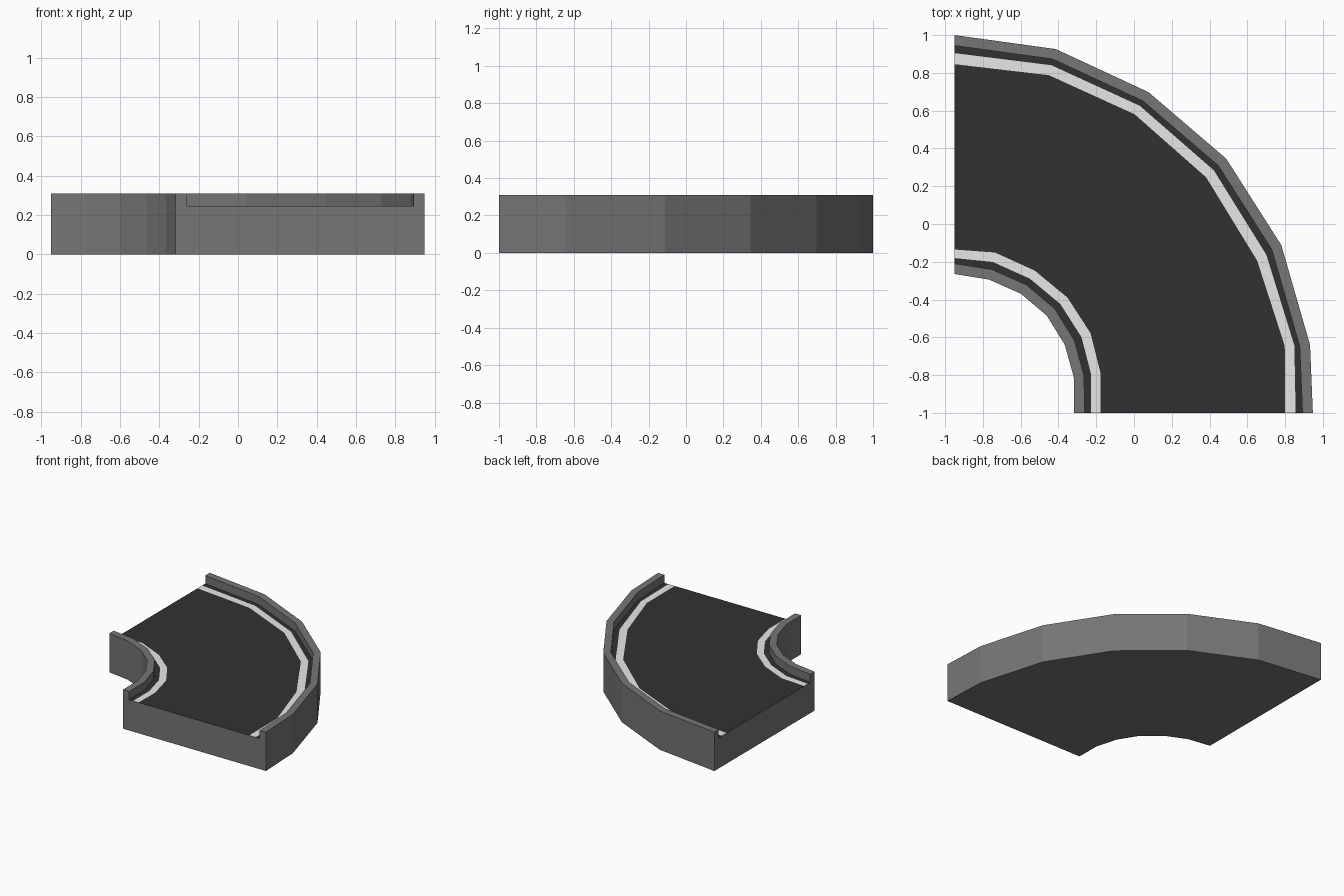
import bpy, bmesh
from mathutils import Vector

if "Cube" in bpy.data.objects:
    bpy.data.objects.remove(bpy.data.objects["Cube"])

X0, Y0 = -0.95, -1.0        # planes of the two cut ends
TOP, ROAD = 0.31, 0.245     # kerb top and road surface heights

outer = [(-0.95, 1.0), (-0.414, 0.926), (0.077, 0.698), (0.488, 0.346),
         (0.78, -0.112), (0.932, -0.64), (0.947, -1.0)]
inner = [(-0.95, -0.265), (-0.768, -0.294), (-0.599, -0.369), (-0.462, -0.485),
         (-0.367, -0.638), (-0.319, -0.81), (-0.317, -1.0)]
# Far edges of the painted lines, next to the carriageway
outer_line = [(-0.95, 0.846), (-0.451, 0.788), (0.003, 0.581), (0.382, 0.247),
              (0.652, -0.194), (0.798, -0.645), (0.80, -1.0)]
inner_line = [(-0.95, -0.135), (-0.736, -0.151), (-0.525, -0.247), (-0.352, -0.39),
              (-0.23, -0.578), (-0.177, -0.79), (-0.178, -1.0)]


def offset(path, d):
    """Mitred offset of an arc; its ends stay on the two cut planes."""
    pts = [Vector(p) for p in path]
    dirs = [(b - a).normalized() for a, b in zip(pts, pts[1:])]
    norms = [Vector((-t.y, t.x)) for t in dirs]
    out = []
    for i, p in enumerate(pts):
        if i == 0:
            q = p + norms[0] * d
            q += dirs[0] * ((X0 - q.x) / dirs[0].x)
        elif i == len(pts) - 1:
            q = p + norms[-1] * d
            q += dirs[-1] * ((Y0 - q.y) / dirs[-1].y)
        else:
            m = norms[i - 1] + norms[i]
            q = p + m * (2 * d / m.length_squared)
        out.append(q)
    return out


def between(a, b, t):
    """Path part of the way from one arc to another."""
    return [Vector(p).lerp(Vector(q), t) for p, q in zip(a, b)]


def material(name, value):
    m = bpy.data.materials.new(name)
    m.diffuse_color = (value, value, value, 1)
    m.use_nodes = True
    m.node_tree.nodes["Principled BSDF"].inputs["Base Color"].default_value = m.diffuse_color
    return m


KERB, ASPHALT, LINE = 0, 1, 2
outer_foot, inner_foot = offset(outer, -0.055), offset(inner, 0.055)
# Cross-section: path, height, colour of the strip to the next point
section = [
    (outer, 0, KERB), (outer, TOP, KERB), (outer_foot, TOP, KERB),
    (outer_foot, ROAD, ASPHALT), (between(outer, outer_line, 0.62), ROAD, LINE),
    (outer_line, ROAD, ASPHALT), (inner_line, ROAD, LINE),
    (between(inner, inner_line, 0.65), ROAD, ASPHALT), (inner_foot, ROAD, KERB),
    (inner_foot, TOP, KERB), (inner, TOP, KERB), (inner, 0, KERB),
]

# Sweep the section around the bend
bm = bmesh.new()
rails = [[bm.verts.new((p[0], p[1], z)) for p in path] for path, z, _ in section]
for k, (_, _, colour) in enumerate(section):
    a, b = rails[k], rails[(k + 1) % len(rails)]
    for i in range(len(outer) - 1):
        bm.faces.new((a[i], a[i + 1], b[i + 1], b[i])).material_index = colour

# Cut ends
for i in (0, -1):
    bm.faces.new([r[i] for r in rails]).material_index = KERB
bmesh.ops.recalc_face_normals(bm, faces=bm.faces)

mesh = bpy.data.meshes.new("road_bend")
bm.to_mesh(mesh)
bm.free()
for name, value in (("kerb grey", 0.18), ("asphalt", 0.031), ("line white", 0.8)):
    mesh.materials.append(material(name, value))
bpy.context.collection.objects.link(bpy.data.objects.new("road_bend", mesh))
